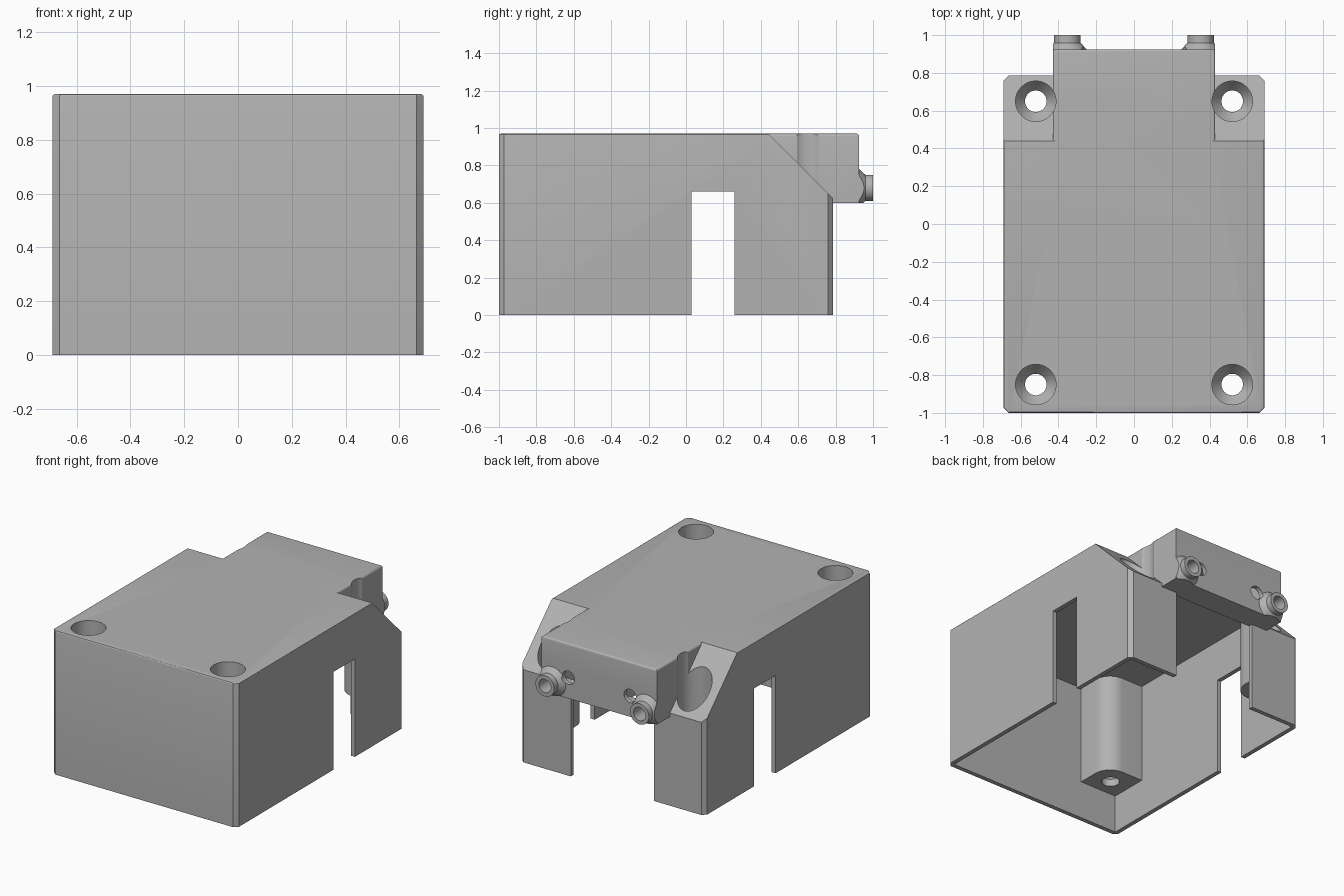
import bpy, bmesh, math
from mathutils import Matrix, Vector

if "Cube" in bpy.data.objects:
    bpy.data.objects.remove(bpy.data.objects["Cube"])

grey = bpy.data.materials.new("plain_grey")
grey.use_nodes = True
COLOUR = (0.45, 0.45, 0.45, 1)
grey.diffuse_color = COLOUR
grey.node_tree.nodes["Principled BSDF"].inputs["Base Color"].default_value = COLOUR

W, FRONT, BACK, TOP = 0.69, -1.0, 0.785, 0.97   # body envelope
WALL = 0.03
BLOCK_W, BLOCK_BACK, BLOCK_Z = 0.43, 0.925, 0.6  # rear block
SLOPE = 1.41                                     # y + z on the sloped face


def new_object(name, bm):
    bmesh.ops.recalc_face_normals(bm, faces=bm.faces)
    mesh = bpy.data.meshes.new(name)
    bm.to_mesh(mesh)
    bm.free()
    mesh.materials.append(grey)
    obj = bpy.data.objects.new(name, mesh)
    bpy.context.collection.objects.link(obj)
    return obj


def box_bm(x0, x1, y0, y1, z0, z1):
    bm = bmesh.new()
    bmesh.ops.create_cube(bm, size=1)
    for v in bm.verts:
        v.co = ((x0, x1)[v.co.x > 0], (y0, y1)[v.co.y > 0], (z0, z1)[v.co.z > 0])
    return bm


def box(name, *limits):
    return new_object(name, box_bm(*limits))


def bevel(bm, test, width, segments=1):
    edges = [e for e in bm.edges if test(*[v.co for v in e.verts])]
    bmesh.ops.bevel(bm, geom=edges, offset=width, segments=segments,
                    profile=0.5, affect='EDGES')


def clip(bm, point, normal):
    """Remove everything on the normal side of a plane and close the cut."""
    geom = bm.verts[:] + bm.edges[:] + bm.faces[:]
    cut = bmesh.ops.bisect_plane(bm, geom=geom, plane_co=point, plane_no=normal,
                                 clear_outer=True)["geom_cut"]
    edges = [e for e in cut if isinstance(e, bmesh.types.BMEdge)]
    if edges:
        bmesh.ops.contextual_create(bm, geom=edges)


def lathe_bm(profile, centre, along_y=False, sides=48):
    """Solid of revolution from (radius, height) pairs."""
    bm = bmesh.new()
    rings = [[bm.verts.new((r * math.cos(math.tau * i / sides),
                            r * math.sin(math.tau * i / sides), h))
              for i in range(sides)] for r, h in profile]
    for a, b in zip(rings, rings[1:]):
        for i in range(sides):
            j = (i + 1) % sides
            bm.faces.new((a[i], a[j], b[j], b[i]))
    bm.faces.new(rings[0])
    bm.faces.new(rings[-1])
    if along_y:
        bm.transform(Matrix.Rotation(-math.pi / 2, 4, 'X'))
    bm.transform(Matrix.Translation(centre))
    return bm


def boolean(target, tool, operation='DIFFERENCE'):
    mod = target.modifiers.new("join", 'BOOLEAN')
    mod.operation, mod.object, mod.solver = operation, tool, 'EXACT'
    graph = bpy.context.evaluated_depsgraph_get()
    result = bpy.data.meshes.new_from_object(target.evaluated_get(graph))
    target.modifiers.clear()
    target.data = result
    bpy.data.objects.remove(tool)


# Outer body with chamfered corners, softened top and sloped rear shoulders
bm = box_bm(-W, W, FRONT, BACK, 0, TOP)
bevel(bm, lambda a, b: abs(a.z - b.z) > 0.5, 0.026)
bevel(bm, lambda a, b: min(a.z, b.z) > TOP - 0.001, 0.009, 3)
clip(bm, (0, SLOPE - TOP, TOP), (0, 1, 1))
shell = new_object("cover_shell", bm)

# Rear block with rounded top edges
bm = box_bm(-BLOCK_W, BLOCK_W, 0, BLOCK_BACK, BLOCK_Z, TOP)
bevel(bm, lambda a, b: min(a.z, b.z) > TOP - 0.001 and max(a.y, b.y) > 0.1, 0.014, 4)
boolean(shell, new_object("rear_block", bm), 'UNION')

# Cable ports, trimmed flush with the block
PORT_X, PORT_Z = 0.353, 0.68
for side in (-1, 1):
    bm = lathe_bm([(0.102, -0.02), (0.102, 0), (0.07, 0.034), (0.07, 0.075)],
                  (side * PORT_X, BLOCK_BACK, PORT_Z), along_y=True)
    clip(bm, (side * BLOCK_W, 0, 0), (side, 0, 0))
    clip(bm, (0, 0, BLOCK_Z), (0, 0, -1))
    boolean(shell, new_object("cable_port", bm), 'UNION')

# Inner cavity of the body and block
bm = box_bm(-W + WALL, W - WALL, FRONT + WALL, BACK - WALL, -0.1, TOP - WALL)
clip(bm, (0, SLOPE - TOP - WALL * 1.41, TOP), (0, 1, 1))
cavity = new_object("cavity", bm)
boolean(cavity, box("block_cavity", -BLOCK_W + WALL, BLOCK_W - WALL, 0.1,
                    BLOCK_BACK - WALL, BLOCK_Z + WALL, TOP - WALL), 'UNION')

# Corner screw posts, rounded towards the middle
HOLE_X, HOLE_Y, POST_Z, REACH = 0.52, (-0.85, 0.65), 0.26, 0.14
for side in (-1, 1):
    for y in HOLE_Y:
        way = 1 if y > 0 else -1
        xs = sorted((side * (HOLE_X - REACH), side * (W + 0.1)))
        ys = sorted((y - way * REACH, y + way * 0.3))
        bm = box_bm(*xs, *ys, POST_Z, TOP + 0.1)
        inner = Vector((side * (HOLE_X - REACH), y - way * REACH))
        bevel(bm, lambda a, b: (a.xy - inner).length < 0.01
              and (b.xy - inner).length < 0.01, 0.12, 10)
        boolean(cavity, new_object("screw_post", bm))
boolean(shell, cavity)

# Stepped screw holes
for side in (-1, 1):
    for y in HOLE_Y:
        bm = lathe_bm([(0.057, 0), (0.057, 0.31), (0.1, 0.36), (0.107, 0.37), (0.107, 1.2)],
                      (side * HOLE_X, y, 0))
        boolean(shell, new_object("screw_hole", bm))

# Port bores and the small holes beside them
for side in (-1, 1):
    for x, z, r in ((PORT_X, PORT_Z, 0.045), (0.23, 0.74, 0.045)):
        bm = lathe_bm([(r, -0.1), (r, 0.2)], (side * x, BLOCK_BACK, z), along_y=True)
        boolean(shell, new_object("bore", bm))

# Side slots and the rear doorway
boolean(shell, box("side_slots", -1, 1, 0.03, 0.26, -0.1, 0.66))
boolean(shell, box("rear_doorway", -0.31, 0.31, 0.7, 0.85, -0.1, BLOCK_Z))

# Smooth the round parts and keep the corners crisp
bpy.ops.object.select_all(action='DESELECT')
shell.select_set(True)
bpy.context.view_layer.objects.active = shell
bpy.ops.object.shade_smooth_by_angle(angle=math.radians(30))
